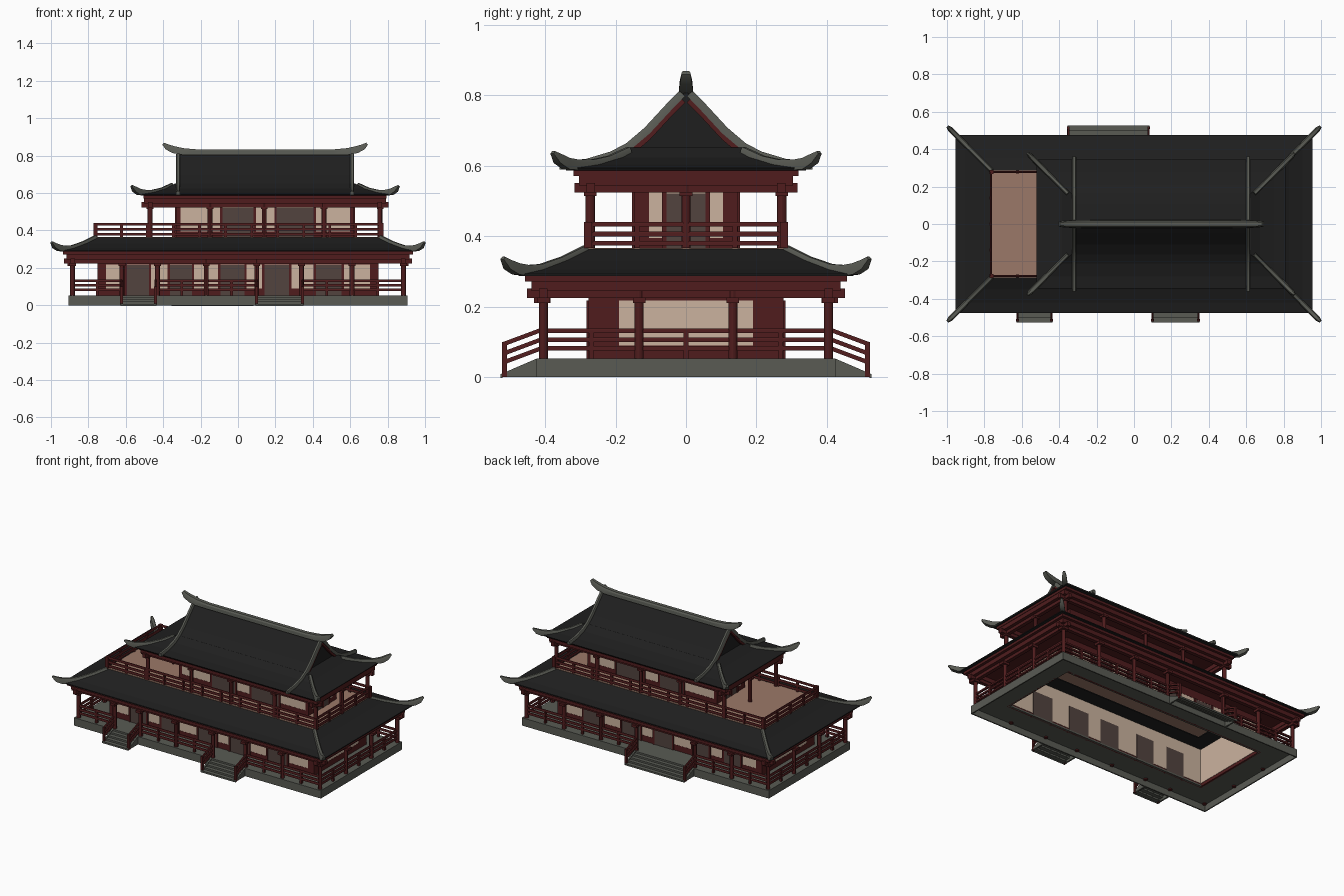
import bpy, bmesh
from mathutils import Vector, Matrix

cube = bpy.data.objects.get("Cube")
if cube:
    bpy.data.objects.remove(cube)


def material(name, r, g, b):
    m = bpy.data.materials.new(name)
    m.use_nodes = True
    m.diffuse_color = (r, g, b, 1)
    m.node_tree.nodes["Principled BSDF"].inputs["Base Color"].default_value = (r, g, b, 1)
    return m


ROOF = material("charcoal tile", .0135, .0135, .0135)
STONE = material("grey stone", .1, .104, .088)
RED = material("dark red timber", .08, .012, .0125)
CREAM = material("cream plaster", .6, .45, .345)
BROWN = material("brown door", .085, .056, .049)
TAN = material("tan floor", .33, .19, .14)


def finish(bm, name, mat, smooth=False):
    bmesh.ops.recalc_face_normals(bm, faces=bm.faces)
    me = bpy.data.meshes.new(name)
    bm.to_mesh(me)
    bm.free()
    me.materials.append(mat)
    ob = bpy.data.objects.new(name, me)
    bpy.context.collection.objects.link(ob)
    if smooth:
        bpy.context.view_layer.objects.active = ob
        bpy.ops.object.select_all(action='DESELECT')
        ob.select_set(True)
        bpy.ops.object.shade_smooth_by_angle()


def box(bm, x0, x1, y0, y1, z0, z1):
    c = Vector((x0 + x1, y0 + y1, z0 + z1)) / 2
    s = Matrix.Diagonal((abs(x1 - x0), abs(y1 - y0), abs(z1 - z0), 1))
    bmesh.ops.create_cube(bm, size=1, matrix=Matrix.Translation(c) @ s)


def frame(bm, hx, hy, z0, z1, t, cx=0, over=0):
    """Rectangular ring of four bars, with optional crossing ends."""
    for s in (-1, 1):
        box(bm, cx - hx - over, cx + hx + over, s * hy, s * (hy - t), z0, z1)
        box(bm, cx + s * hx, cx + s * (hx - t), -hy - over, hy + over, z0, z1)


def skin(bm, rings, caps=True):
    vs = [[bm.verts.new(p) for p in r] for r in rings]
    n = len(vs[0])
    for a, b in zip(vs, vs[1:]):
        for i in range(n):
            bm.faces.new((a[i], a[(i + 1) % n], b[(i + 1) % n], b[i]))
    if caps:
        bm.faces.new(vs[0])
        bm.faces.new(vs[-1])


def sweep(bm, pts, widths, heights):
    """Chamfered bar along a path."""
    pts = [Vector(p) for p in pts]
    rings = []
    for i, p in enumerate(pts):
        t = (pts[min(i + 1, len(pts) - 1)] - pts[max(i - 1, 0)]).normalized()
        side = t.cross(Vector((0, 0, 1))).normalized()
        up = side.cross(t)
        w = widths[i] if isinstance(widths, list) else widths
        h = heights[i] if isinstance(heights, list) else heights
        sec = ((-.5, -.5), (.5, -.5), (.45, .2), (.28, .5), (-.28, .5), (-.45, .2))
        rings.append([p + side * a * w + up * b * h for a, b in sec])
    skin(bm, rings)


def rect(hx, hy, z, cx=0):
    return [(cx + a * hx, b * hy, z) for a, b in ((-1, -1), (1, -1), (1, 1), (-1, 1))]


def column(bm, x, y, z0, z1, r=.013):
    bmesh.ops.create_cone(bm, cap_ends=True, segments=12, radius1=r, radius2=r, depth=z1 - z0,
                          matrix=Matrix.Translation((x, y, (z0 + z1) / 2)))


def railing(bm, p, q, z, levels):
    """Three rails and evenly spaced posts between two plan points."""
    p, q = Vector((*p, z)), Vector((*q, z))
    n = max(1, round((q - p).length / .14))
    for lv in levels:
        up = Vector((0, 0, lv))
        sweep(bm, [p + up, q + up], .012, .013)
    for i in range(n + 1):
        c = p.lerp(q, i / n)
        box(bm, c.x - .007, c.x + .007, c.y - .007, c.y + .007, z, z + levels[0])


# Hollow stone platform: paved top and outer skirt
FLOOR = .052
bm = bmesh.new()
frame(bm, .905, .425, .042, FLOOR, .165)
frame(bm, .905, .425, 0, .042, .008)
finish(bm, "platform", STONE)

# Hollow stairs with sloping cheeks and handrails: (left, right, side)
stairs = [(-.628, -.436, -1), (.094, .35, -1), (-.356, .083, 1)]
st, hr = bmesh.new(), bmesh.new()
for x0, x1, s in stairs:
    for i in range(4):
        y, z = .45 + i * .0255, FLOOR - .011 * (i + 1)
        box(st, x0, x1, s * (y - .03), s * y, z - .005, z)
        box(st, x0, x1, s * (y - .005), s * y, z - .011, z)
    for x in (x0 + .005, x1 - .005):
        prof = [(.42, 0), (.527, 0), (.527, .008), (.425, FLOOR)]
        skin(st, [[(x + d, s * y, z) for y, z in prof] for d in (-.005, .005)])
        for h in (.082, .055, .03):
            sweep(hr, [(x, s * .41, FLOOR + h), (x, s * .517, .012 + h)], .012, .012)
        box(hr, x - .007, x + .007, s * .508, s * .522, 0, .1)
finish(st, "stairs", STONE)
finish(hr, "stair_handrails", RED)

# Ground storey columns and railings
front_x = [-.885, -.62, -.43, -.17, .10, .34, .61, .885]
back_x = [-.885, -.62, -.35, .08, .34, .61, .885]
end_y = [-.405, -.133, .133, .405]
LOW = (.08, .054, .03)
col, rail = bmesh.new(), bmesh.new()
for s, xs in ((-1, front_x), (1, back_x)):
    for x in xs:
        column(col, x, s * .405, .036, .25)
        box(col, x - .018, x + .018, s * .385, s * .432, .21, .226)
    for a, b in zip(xs, xs[1:]):
        if not any(k == s and x0 - .03 < (a + b) / 2 < x1 + .03 for x0, x1, k in stairs):
            railing(rail, (a, s * .405), (b, s * .405), FLOOR, LOW)
for s in (-1, 1):
    for y in end_y:
        column(col, s * .885, y, .036, .25)
        box(col, s * .865, s * .912, y - .018, y + .018, .21, .226)
    for a, b in zip(end_y, end_y[1:]):
        railing(rail, (s * .885, a), (s * .885, b), FLOOR, LOW)
finish(col, "ground_columns", RED, True)
finish(rail, "ground_railings", RED)


def wall_storey(tag, cx, hx, hy, z0, z1, za, zb, corner, doors, end_door):
    """Thin walls: red sill and head, cream band and lining, red corners, framed doors."""
    t = .012
    red, cream, door = bmesh.new(), bmesh.new(), bmesh.new()
    frame(red, hx, hy, z0, za, t, cx)
    frame(red, hx, hy, zb, z1, t, cx)
    frame(cream, hx - .001, hy - .001, za, zb, t - .002, cx)
    frame(cream, hx - t, hy - t, z0 + .02, z1, .002, cx)
    for s in (-1, 1):
        for k in (-1, 1):
            xo, yo = cx + k * hx, s * hy
            box(red, xo, xo - k * corner * .5, yo, yo - s * t, za, zb)
            box(red, xo, xo - k * t, yo, yo - s * corner, za, zb)
        for a, b in doors:
            box(door, a, b, s * (hy + .003), s * (hy - t - .005), z0, zb - .004)
            for x in (a, b):
                box(red, x - .006, x + .006, s * (hy + .006), s * (hy - .006), z0, zb)
        if end_door:
            xo = cx + s * hx
            box(door, xo + s * .003, xo - s * t, -end_door, end_door, z0, zb - .004)
            for y in (-end_door, 0, end_door):
                box(red, xo + s * .006, xo - s * t, y - .006, y + .006, z0, zb)
    finish(red, tag + "_wall_frame", RED)
    finish(cream, tag + "_plaster", CREAM)
    finish(door, tag + "_doors", BROWN)


wall_storey("ground", 0, .75, .277, .042, .3, .09, .218, .087,
            [(-.6, -.47), (-.37, -.24), (-.1, .04), (.135, .28), (.41, .56)], 0)


# Beams and eaves under a roof
def eaves(tag, cx, hx, hy, z, eave_x, eave_y, depth):
    bm = bmesh.new()
    frame(bm, hx, hy, z - .065, z - .038, .024, cx, .035)
    frame(bm, hx + .022, hy + .022, z - .045, z - .012, .05, cx)
    frame(bm, eave_x, eave_y, z - .018, z - .001, depth, cx)
    finish(bm, tag + "_eaves", RED)


eaves("lower", 0, .895, .417, .289, .935, .457, .185)
eaves("upper", .145, .625, .282, .589, .65, .32, .18)

# Lower skirt roof
bm = bmesh.new()
skin(bm, [rect(.75, .27, .291), rect(.955, .475, .287), rect(.955, .475, .293), rect(.90, .42, .305),
          rect(.83, .35, .331), rect(.765, .285, .363), rect(.74, .26, .363)], False)
frame(bm, .735, .262, .292, .298, .1)
finish(bm, "lower_roof", ROOF)

# Upper floor and terrace
bm = bmesh.new()
box(bm, -.765, .765, -.285, .285, .35, .366)
finish(bm, "terrace_floor", TAN)

# Upper storey
wall_storey("upper", .145, .475, .148, .366, .58, .395, .525, .043,
            [(-.09, .09), (.2, .41)], .062)
col, rail = bmesh.new(), bmesh.new()
upper_cols = [(x, s * .272) for x in (-.47, -.15, .14, .46, .76) for s in (-1, 1)]
for x, y in upper_cols + [(-.47, 0), (.76, 0)]:
    column(col, x, y, .366, .555)
    box(col, x - .018, x + .018, y - .018, y + .018, .514, .526)
UP = (.068, .04, .014)
for s in (-1, 1):
    railing(rail, (-.762, s * .278), (.768, s * .278), .366, UP)
    railing(rail, (s * .765, -.278), (s * .765, .278), .366, UP)
    for x in (-.762, .768):
        box(rail, x - .011, x + .011, s * .278 - .011, s * .278 + .011, .366, .44)
finish(col, "upper_columns", RED, True)
finish(rail, "terrace_railings", RED)

# Upper hip-and-gable roof
CX = .145
bm = bmesh.new()
skin(bm, [rect(.66, .34, .587, CX), rect(.665, .345, .594, CX), rect(.60, .28, .603, CX),
          rect(.53, .21, .624, CX), rect(.48, .163, .652, CX)])
slope = [(.163, .651), (.11, .695), (.05, .76), (0, .812)]
gable = slope + [(-y, z) for y, z in slope[-2::-1]]
skin(bm, [[(CX + d, y, z) for y, z in gable] for d in (-.455, .455)])
finish(bm, "upper_roof", ROOF)

# Gable boards and descending ridges
board, ridge = bmesh.new(), bmesh.new()
path = [(.01, .805), (.05, .765), (.11, .7), (.163, .655), (.21, .63), (.28, .609), (.36, .6)]
for x in (CX - .465, CX + .465):
    for s in (-1, 1):
        sweep(board, [(x, s * y, z - .018) for y, z in path[:4]], .018, .022)
        sweep(ridge, [(x, s * y, z) for y, z in path], .023, .022)
finish(board, "gable_boards", RED)


# Curled hip ridges at all eight corners: (inset from tip, height)
def hips(cx, tip_x, tip_y, path):
    for sx in (-1, 1):
        for sy in (-1, 1):
            pts = [(cx + sx * (tip_x - d), sy * (tip_y - d), z) for d, z in path]
            sweep(ridge, pts, [.024, .024, .027, .03, .03, .028, .014],
                  [.02, .02, .024, .03, .033, .028, .01])


hips(0, .996, .52, [(.235, .364), (.17, .332), (.11, .309), (.07, .303),
                    (.04, .307), (.017, .319), (0, .338)])
hips(CX, .713, .378, [(.215, .643), (.16, .618), (.11, .605), (.07, .602),
                      (.04, .606), (.017, .62), (0, .638)])

# Main ridge with upturned ends
half = [(.545, .864), (.525, .847), (.49, .832), (.44, .822), (.36, .818)]
pts = [(CX - d, 0, z) for d, z in half] + [(CX + d, 0, z) for d, z in half[::-1]]
w, h = [.026, .034, .04, .042, .042], [.014, .03, .038, .036, .03]
sweep(ridge, pts, w + w[::-1], h + h[::-1])
finish(ridge, "roof_ridges", STONE, True)
